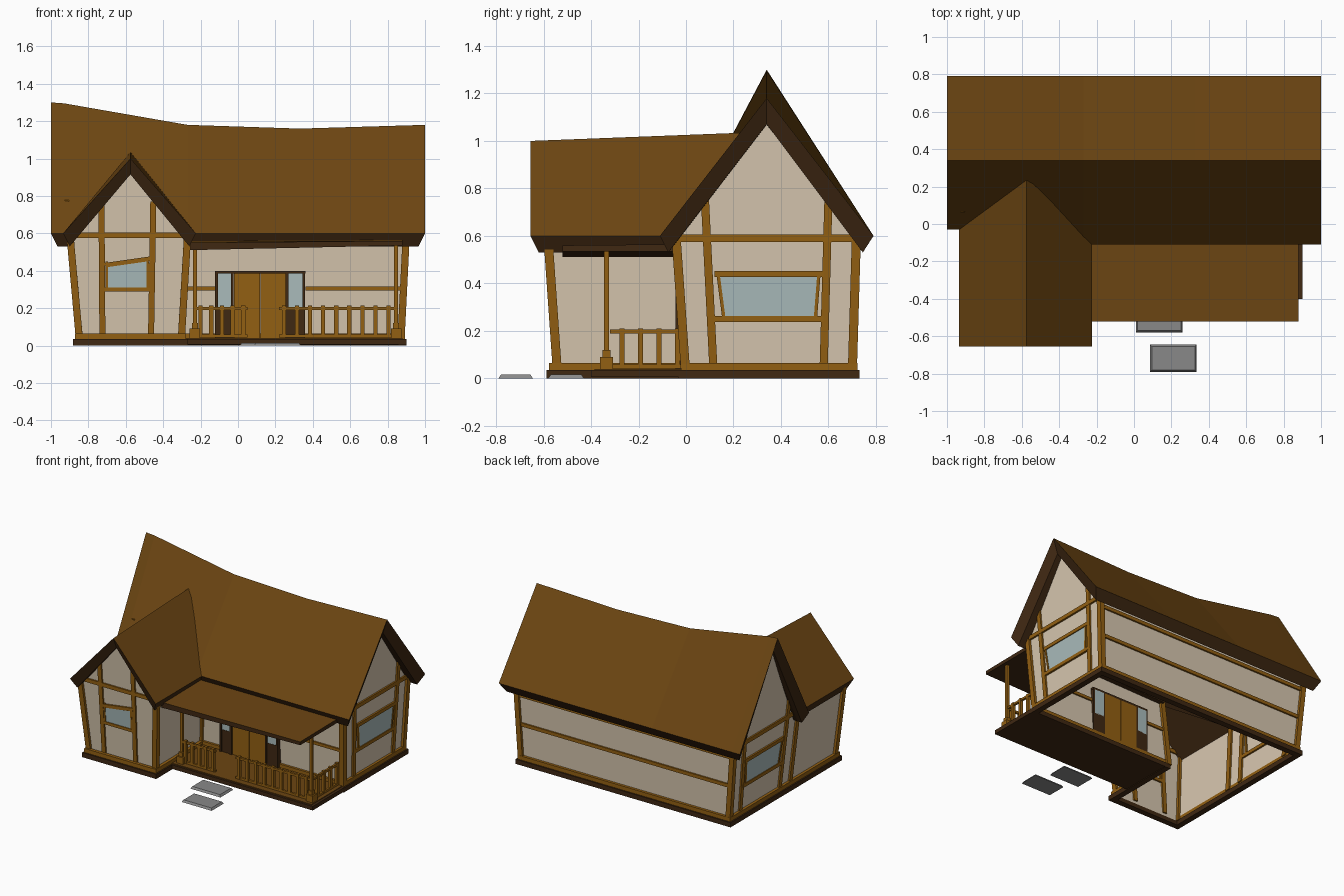
import bpy, bmesh
from mathutils import Vector as V

if "Cube" in bpy.data.objects:
    bpy.data.objects.remove(bpy.data.objects["Cube"])


def mat(name, r, g, b):
    m = bpy.data.materials.new(name)
    m.diffuse_color = (r, g, b, 1)
    m.use_nodes = True
    m.node_tree.nodes["Principled BSDF"].inputs["Base Color"].default_value = m.diffuse_color
    return m


WOOD = mat("timber", .29, .115, .006)
ROOF = mat("roof_brown", .15, .06, .006)
DARK = mat("dark_wood", .05, .021, .006)
WALL = mat("plaster", .68, .57, .43)
GLASS = mat("glass", .40, .50, .50)
STONE = mat("stone", .25, .25, .25)


def mesh(name, verts, faces, mats, idx=None):
    me = bpy.data.meshes.new(name)
    me.from_pydata([tuple(v) for v in verts], [], faces)
    for m in mats:
        me.materials.append(m)
    for i, p in enumerate(me.polygons):
        p.material_index = idx[i] if idx else 0
    bm = bmesh.new()
    bm.from_mesh(me)
    bmesh.ops.recalc_face_normals(bm, faces=bm.faces)
    bm.to_mesh(me)
    bm.free()
    ob = bpy.data.objects.new(name, me)
    bpy.context.collection.objects.link(ob)
    return ob


HEX = [(0, 1, 2, 3), (7, 6, 5, 4), (0, 4, 5, 1), (1, 5, 6, 2), (2, 6, 7, 3), (3, 7, 4, 0)]


def box(name, x0, x1, y0, y1, z0, z1, m, taper=0):
    t = taper
    return mesh(name, [(x0, y0, z0), (x1, y0, z0), (x1, y1, z0), (x0, y1, z0),
                       (x0 + t, y0 + t, z1), (x1 - t, y0 + t, z1),
                       (x1 - t, y1 - t, z1), (x0 + t, y1 - t, z1)], HEX, [m])


def beam(name, p, q, w, d, n, m=WOOD):
    """Timber from p to q, w wide in the wall plane, d deep along normal n."""
    p, q, n = V(p), V(q), V(n)
    s = (q - p).normalized().cross(n).normalized() * w / 2
    n = n * d / 2
    ring = [s + n, s - n, -s - n, -s + n]
    return mesh(name, [p + r for r in ring] + [q + r for r in ring], HEX, [m])


def panel(name, pts, m):
    return mesh(name, pts, [tuple(range(len(pts)))], [m])


def gable_roof(name, secs):
    """Loft of sections: eave, ridge, eave outside then the same inside."""
    verts, faces, idx = [p for s in secs for p in s], [], []
    for k in range(len(secs) - 1):
        for i in range(6):
            j = (i + 1) % 6
            faces.append((6 * k + i, 6 * k + j, 6 * k + 6 + j, 6 * k + 6 + i))
            idx.append(0 if i < 2 else 1)
    for b in (0, 6 * len(secs) - 6):
        faces += [(b, b + 1, b + 4, b + 5), (b + 1, b + 2, b + 3, b + 4)]
        idx += [1, 1]
    return mesh(name, verts, faces, [ROOF, DARK], idx)


# leaning wall planes as functions of height
def right(z): return .87 + .05 * z
def left(z): return -.845 - .09 * z
def front(z): return -.07 * z
def back(z): return .70 + .03 * z
def wing_f(z): return -.54 - .07 * z
def wing_r(z): return -.305 + .06 * z


X, Y = (1, 0, 0), (0, 1, 0)
B, T = .03, .59

# main roof with sagging ridge
secs = []
for x, zr, yf, inset in ((-1, 1.3, -.03, .035), (-.93, 1.295, -.03, 0), (-.27, 1.18, -.11, 0),
                         (.33, 1.16, -.11, 0), (1, 1.18, -.11, -.035)):
    xi = x + inset
    secs.append([(x, yf, .6), (x, .34, zr), (x, .79, .6),
                 (xi, .745, .53), (xi, .34, zr - .11), (xi, yf + .035, .53)])
gable_roof("main_roof", secs)

# wing roof, back end cut along the valley
gable_roof("wing_roof", [
    [(-.935, -.655, .6), (-.575, -.655, 1.0), (-.225, -.655, .6),
     (-.26, -.62, .53), (-.575, -.62, .915), (-.90, -.62, .53)],
    [(-.935, -.02, .6), (-.575, .25, 1.035), (-.225, -.09, .6),
     (-.26, -.07, .53), (-.575, .2, .94), (-.90, 0, .53)]])

# porch roof slab
mesh("porch_roof", [(-.27, -.52, .51), (.88, -.52, .535), (.88, 0, .535), (-.27, 0, .51),
                    (-.27, -.52, .55), (.88, -.52, .56), (.88, 0, .565), (-.27, 0, .56)],
     HEX, [DARK, ROOF], [1 if i == 1 else 0 for i in range(6)])

# plaster walls
panel("right_gable_wall", [(right(B), front(B), B), (right(B), back(B), B), (right(T), back(T), T),
                           (right(1.09), .34, 1.09), (right(T), front(T), T)], WALL)
panel("left_wall", [(left(B), wing_f(B), B), (left(B), back(B), B),
                    (left(T), back(T), T), (left(T), wing_f(T), T)], WALL)
panel("left_gable_wall", [(left(T), back(T), T), (left(1.2), .34, 1.2), (left(T), -.02, T)], WALL)
panel("back_wall", [(left(B), back(B), B), (right(B), back(B), B),
                    (right(T), back(T), T), (left(T), back(T), T)], WALL)
panel("front_wall", [(wing_r(B), front(B), B), (right(B), front(B), B),
                     (right(T), front(T), T), (wing_r(T), front(T), T)], WALL)
panel("wing_right_wall", [(wing_r(B), wing_f(B), B), (wing_r(B), front(B), B),
                          (wing_r(T), front(T), T), (wing_r(T), wing_f(T), T)], WALL)
panel("wing_front_wall", [(left(B), wing_f(B), B), (wing_r(B), wing_f(B), B), (wing_r(T), wing_f(T), T),
                          (-.575, wing_f(.94), .94), (left(T), wing_f(T), T)], WALL)

# base rim and sill follow the footprint
loop = [(.88, .71), (-.86, .71), (-.86, -.565), (-.29, -.565), (-.29, -.01), (.88, -.01)]
for i, (x, y) in enumerate(loop):
    u, v = loop[(i + 1) % 6]
    ax, ay = min(x, u), min(y, v)
    bx, by = max(x, u), max(y, v)
    box("base_rim", ax - .022, bx + .022, ay - .022, by + .022, 0 if i != 4 else .002, .035, DARK)
    box("wall_sill", ax - .012, bx + .012, ay - .012, by + .012, .033, .065, WOOD)
box("porch_base", -.29, .90, -.40, 0, .005, .035, DARK)
box("porch_floor", -.28, .88, -.385, 0, .034, .04, ROOF)

# corner posts
for fx, fy, top in ((right, front, .58), (right, back, .58), (left, back, .58),
                    (left, wing_f, .58), (wing_r, wing_f, .57), (wing_r, front, .55)):
    beam("corner_post", (fx(.03), fy(.03), .03), (fx(top), fy(top), top), .038, .038, X)

# side gables: posts, beams and window
for f, s, zt, y_end in ((right, 1, .75, -.04), (left, -1, .78, -.57)):
    for y0, y1 in ((.115, .08), (.58, .60)):
        beam("gable_post", (f(.05), y0, .05), (f(zt), y1, zt), .034, .024, X)
    beam("gable_beam", (f(.59), y_end, .59), (f(.59), .72, .59), .03, .026, X)
    for z, h in ((.25, .026), (.44, .026)):
        beam("window_rail", (f(z), .12, z), (f(z), .58, z), h, .028, X)
    o = .008 * s
    panel("gable_window", [(f(.26) + o, .165, .26), (f(.26) + o, .54, .26),
                           (f(.43) + o, .555, .43), (f(.43) + o, .14, .43)], GLASS)
    for ya, yb in ((.16, .135), (.545, .56)):
        beam("window_side", (f(.25), ya, .25), (f(.44), yb, .44), .014, .024, X)
beam("left_joint_post", (left(.04), -.01, .04), (left(.6), -.04, .6), .036, .026, X)

# back beams
for z in (.30, .52):
    beam("back_beam", (left(z), back(z), z), (right(z), back(z), z), .026, .024, Y)

# wing front timbers and crooked window
for xa, xb in ((-.725, -.73), (-.465, -.453)):
    beam("wing_post", (xa, wing_f(.05), .05), (xb, wing_f(.77), .77), .032, .024, Y)
beam("wing_beam", (-.9, wing_f(.59), .59), (-.27, wing_f(.59), .59), .028, .026, Y)
beam("wing_window_sill", (-.71, wing_f(.3), .3), (-.47, wing_f(.3), .3), .022, .028, Y)
beam("wing_window_head", (-.71, wing_f(.43), .43), (-.465, wing_f(.465), .465), .024, .028, Y)
panel("wing_window", [(-.70, wing_f(.31) - .008, .31), (-.49, wing_f(.31) - .008, .31),
                      (-.485, wing_f(.45) - .008, .455), (-.70, wing_f(.43) - .008, .43)], GLASS)
for x in (-.702, -.482):
    beam("wing_window_side", (x, wing_f(.3), .3), (x, wing_f(.45), .45), .012, .024, Y)

# front wall beams either side of the door
for a, b in ((-.28, -.12), (.36, .87)):
    beam("front_beam", (a, front(.305), .305), (b, front(.305), .305), .022, .024, Y)

# double door with sidelights
for x in (-.115, -.03, .262, .352):
    box("door_jamb", x - .007, x + .007, -.045, .0, .04, .395, DARK)
box("door_head", -.122, .36, -.047, .0, .385, .40, DARK)
for a, b in ((-.022, .117), (.121, .256)):
    box("door_leaf", a, b, -.035, 0, .04, .386, WOOD)
for a, b in ((-.11, -.035), (.268, .347)):
    box("sidelight_glass", a, b, -.036, 0, .2, .386, GLASS)
    box("sidelight_panel", a, b, -.038, 0, .04, .205, DARK)

# porch posts
for x in (-.23, .845):
    box("porch_post", x - .01, x + .01, -.345, -.325, .1, .54, WOOD)
    box("post_base", x - .028, x + .028, -.363, -.307, .035, .09, WOOD)
    box("post_collar", x - .017, x + .017, -.352, -.318, .09, .12, WOOD)

# railings
for a, b, xs in ((-.22, .05, [-.2 + .057 * i for i in range(5)]),
                 (.22, .845, [.245 + .07 * i for i in range(9)])):
    for z in (.197, .05):
        box("front_rail", a, b, -.343, -.327, z - .008, z + .008, WOOD)
    for x in xs:
        box("front_baluster", x - .011, x + .011, -.346, -.324, .045, .213, WOOD)
for z in (.197, .05):
    box("side_rail", .837, .853, -.32, 0, z - .008, z + .008, WOOD)
for i in range(4):
    y = -.27 + .078 * i
    box("side_baluster", .834, .856, y - .011, y + .011, .045, .21, WOOD)

# stepping stones
box("near_stone", .01, .26, -.58, -.43, 0, .015, STONE, .01)
box("far_stone", .085, .335, -.79, -.645, 0, .015, STONE, .01)
